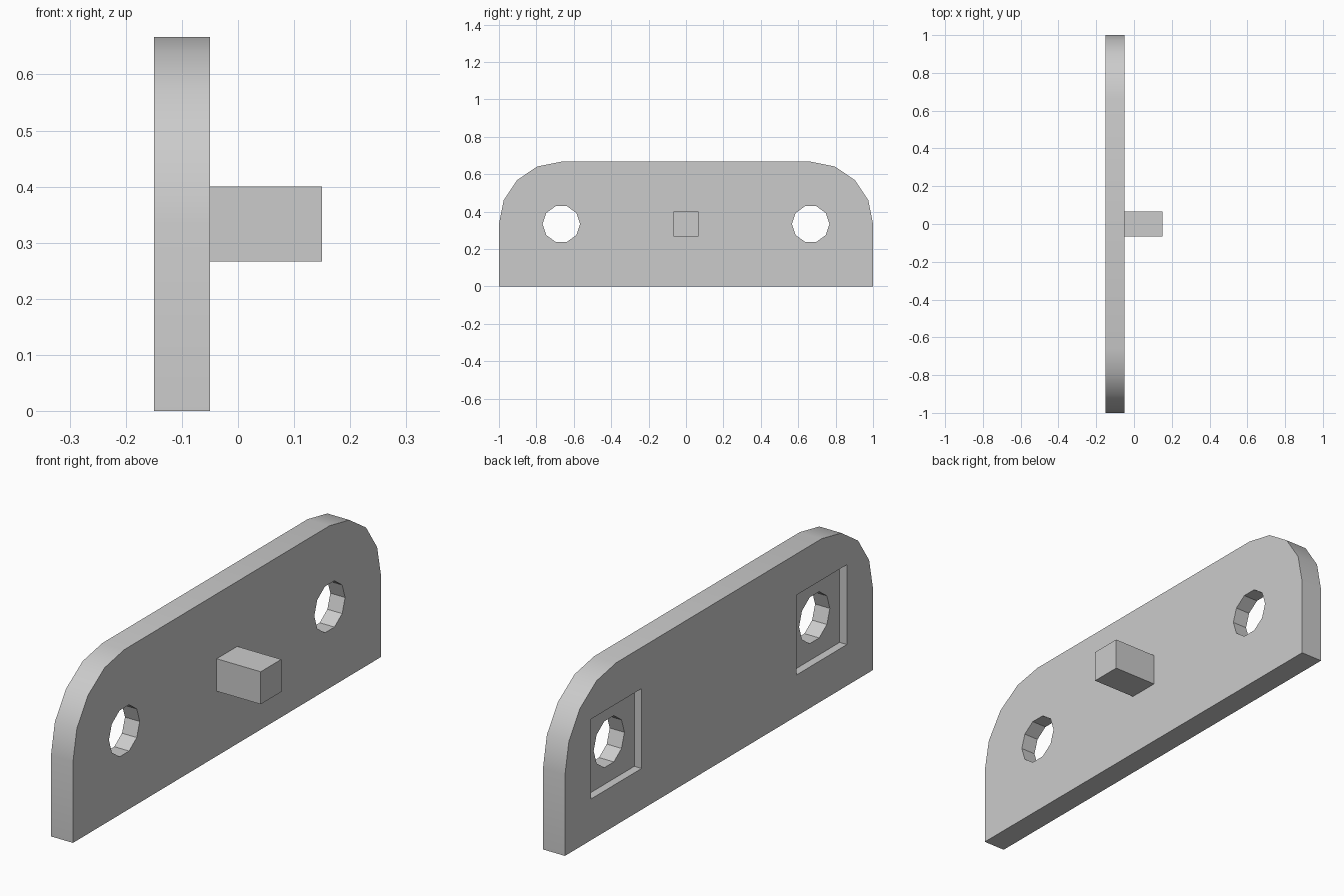
import bpy
import bmesh
from math import pi, sin, cos
from mathutils import Matrix

if "Cube" in bpy.data.objects:
    bpy.data.objects.remove(bpy.data.objects["Cube"])

R = 1 / 3                      # corner radius, also half the plate height
BACK, FACE, TIP = -0.15, -0.05, 0.15

grey = bpy.data.materials.new("light_grey")
grey.use_nodes = True
grey.diffuse_color = (0.6, 0.6, 0.6, 1)
grey.node_tree.nodes["Principled BSDF"].inputs["Base Color"].default_value = (0.6, 0.6, 0.6, 1)


def prism(name, outline, x0, x1):
    """Extrude a (y, z) outline along x."""
    bm = bmesh.new()
    base = bm.faces.new([bm.verts.new((x0, y, z)) for y, z in outline])
    side = bmesh.ops.extrude_face_region(bm, geom=[base])["geom"]
    moved = [v for v in side if isinstance(v, bmesh.types.BMVert)]
    bmesh.ops.translate(bm, verts=moved, vec=(x1 - x0, 0, 0))
    bmesh.ops.recalc_face_normals(bm, faces=bm.faces)
    mesh = bpy.data.meshes.new(name)
    bm.to_mesh(mesh)
    bm.free()
    mesh.materials.append(grey)
    obj = bpy.data.objects.new(name, mesh)
    bpy.context.collection.objects.link(obj)
    return obj


def arc(cy, cz, r, start, sweep, steps):
    angles = [start + sweep * i / steps for i in range(steps + 1)]
    return [(cy + r * cos(a), cz + r * sin(a)) for a in angles]


def square(cy, cz, half):
    return [(cy - half, cz - half), (cy + half, cz - half),
            (cy + half, cz + half), (cy - half, cz + half)]


# Plate with two rounded upper corners
outline = [(-1, 0), (1, 0)]
outline += arc(1 - R, R, R, 0, pi / 2, 4) + arc(R - 1, R, R, pi / 2, pi / 2, 4)
plate = prism("plate", outline, BACK, FACE)

# Screw holes, each with a shallow square recess on the rear
cutters = []
for side in (-1, 1):
    cy = side * (1 - R)
    cutters.append(prism("hole_cutter", arc(cy, R, 0.1, 0, 2 * pi, 10)[:-1], BACK - 0.1, FACE + 0.1))
    cutters.append(prism("recess_cutter", square(cy, R, 0.164), BACK - 0.05, BACK + 0.033))

bpy.ops.object.select_all(action="DESELECT")
plate.select_set(True)
bpy.context.view_layer.objects.active = plate
for cutter in cutters:
    cutter.hide_render = True
    cut = plate.modifiers.new("cut", "BOOLEAN")
    cut.operation = "DIFFERENCE"
    cut.solver = "EXACT"
    cut.object = cutter
    bpy.ops.object.modifier_apply(modifier=cut.name)
    bpy.data.objects.remove(cutter)
bpy.ops.object.shade_smooth_by_angle()

# Square peg in the middle of the face
prism("peg", square(0, R, R / 5), FACE, TIP)
